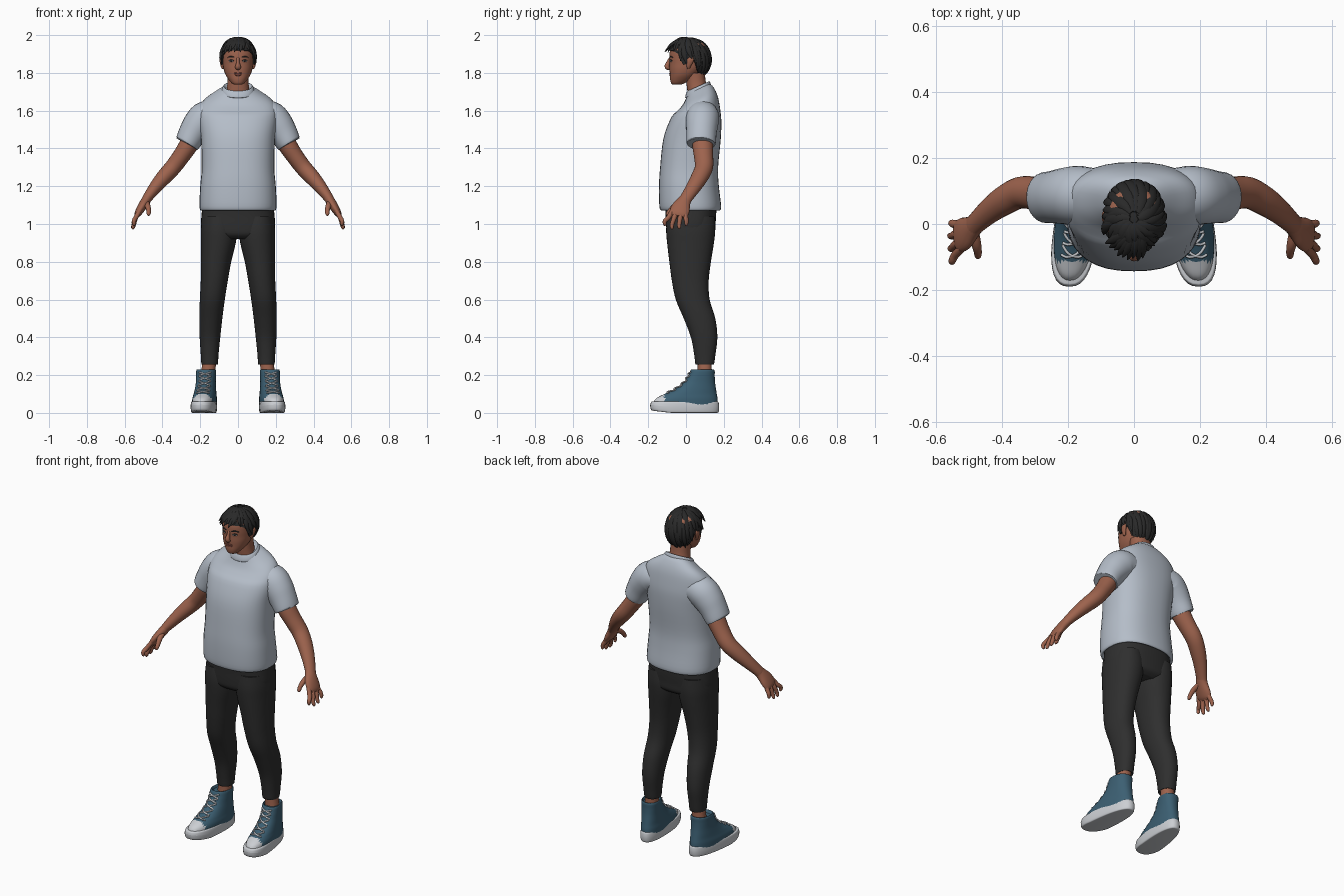
import bpy, math, random
from mathutils import Vector

if "Cube" in bpy.data.objects:
    bpy.data.objects.remove(bpy.data.objects["Cube"])

random.seed(4)


def material(name, rgb):
    m = bpy.data.materials.new(name)
    m.diffuse_color = (*rgb, 1)
    m.use_nodes = True
    m.node_tree.nodes["Principled BSDF"].inputs["Base Color"].default_value = m.diffuse_color
    return m


SKIN = material("brown skin", (0.34, 0.125, 0.075))
LIP = material("lip brown", (0.24, 0.075, 0.055))
HAIR = material("black hair", (0.022, 0.022, 0.022))
SHIRT = material("pale grey cotton", (0.46, 0.51, 0.58))
PANTS = material("charcoal cloth", (0.028, 0.028, 0.028))
CANVAS = material("blue canvas", (0.045, 0.115, 0.17))
RUBBER = material("white rubber", (0.6, 0.62, 0.65))


def sample(keys, t):
    """Smooth interpolation through a list of equal-length tuples."""
    i = min(int(t), len(keys) - 2)
    f = t - i
    p = [keys[max(0, min(len(keys) - 1, i + k))] for k in (-1, 0, 1, 2)]
    return [0.5 * (2 * b + (c - a) * f + (2 * a - 5 * b + 4 * c - d) * f * f
                   + (3 * b - a - 3 * c + d) * f ** 3) for a, b, c, d in zip(*p)]


def ring_point(ring, ang, n=2.2):
    """Point on a level rounded outline (z, x0, x1, y0, y1)."""
    z, x0, x1, y0, y1 = ring
    c, s = math.cos(ang), math.sin(ang)
    return Vector(((x0 + x1) / 2 + (x1 - x0) / 2 * math.copysign(abs(c) ** (2 / n), c),
                   (y0 + y1) / 2 + (y1 - y0) / 2 * math.copysign(abs(s) ** (2 / n), s), z))


def skin_rings(name, rings, mats, mirror=False, rule=None):
    """Join rings of points into a closed surface."""
    k = len(rings[0])
    verts = [p for r in rings for p in r]
    faces = [(i * k + j, i * k + (j + 1) % k, (i + 1) * k + (j + 1) % k, (i + 1) * k + j)
             for i in range(len(rings) - 1) for j in range(k)]
    faces += [tuple(reversed(range(k))), tuple(range(len(verts) - k, len(verts)))]
    me = bpy.data.meshes.new(name)
    me.from_pydata(verts, [], faces)
    for m in mats:
        me.materials.append(m)
    for p in me.polygons:
        p.material_index = rule(p.center) if rule else 0
    ob = bpy.data.objects.new(name, me)
    bpy.context.collection.objects.link(ob)
    if mirror:
        mod = ob.modifiers.new("mirror", 'MIRROR')
        mod.use_mirror_merge = False
    return ob


def loft(name, keys, mats, n=2.2, warp=lambda p: p, steps=4, sides=36, **kw):
    rings = []
    for i in range((len(keys) - 1) * steps + 1):
        r = sample(keys, i / steps)
        rings.append([warp(ring_point(r, 2 * math.pi * j / sides, n)) for j in range(sides)])
    return skin_rings(name, rings, mats, **kw)


def tube(name, keys, mats, ref=(0, 1, 0), steps=4, sides=16, **kw):
    """Sweep an ellipse; keys are (x, y, z, cross radius, radius along ref)."""
    end = len(keys) - 1
    ref = Vector(ref)
    rings = []
    for i in range(end * steps + 1):
        t = i / steps
        q = sample(keys, t)
        a, b = sample(keys, max(0, t - .05)), sample(keys, min(end, t + .05))
        tan = (Vector(b[:3]) - Vector(a[:3])).normalized()
        v = (ref - tan * ref.dot(tan)).normalized()
        u = v.cross(tan)
        c = Vector(q[:3])
        # direction order keeps the faces pointing outwards
        rings.append([c + u * q[3] * math.cos(w) + v * q[4] * math.sin(w)
                      for w in (2 * math.pi * j / sides for j in range(sides))])
    return skin_rings(name, rings, mats, **kw)


def sym(rows):
    return [(z, -h, h, a, b) for z, h, a, b in rows]


# Shirt body, with the neckline tipped forward
def tip_neck(p):
    p.z += (p.y - .07) * .45 * max(0, min(1, (p.z - 1.58) / .12))
    return p


loft("shirt_body", sym([(1.085, .185, -.115, .165), (1.072, .196, -.13, .178), (1.095, .204, -.141, .186),
     (1.2, .2, -.143, .174), (1.3, .192, -.137, .17), (1.45, .196, -.12, .184), (1.55, .207, -.085, .187),
     (1.615, .203, -.045, .178), (1.655, .178, -.018, .166), (1.69, .125, -.002, .147),
     (1.72, .078, .008, .124)]), [SHIRT], n=2.4, warp=tip_neck)
loft("shirt_collar", sym([(1.695, .076, .006, .124), (1.702, .086, -.004, .132), (1.72, .083, 0, .129),
     (1.732, .074, .008, .122), (1.72, .064, .014, .112)]), [SHIRT], warp=tip_neck)
tube("shirt_sleeve", [(.11, .09, 1.57, .075, .078), (.165, .088, 1.565, .088, .088), (.205, .085, 1.53, .085, .086),
     (.24, .082, 1.48, .075, .08), (.268, .08, 1.428, .066, .077), (.266, .08, 1.432, .06, .07),
     (.256, .08, 1.45, .056, .066)], [SHIRT], sides=28, mirror=True)

# Trousers
loft("trouser_hips", sym([(1.12, .185, -.115, .16), (1.05, .193, -.108, .16), (.99, .196, -.105, .155),
     (.945, .185, -.098, .15), (.92, .15, -.07, .12)]), [PANTS], n=2.5)
loft("trouser_leg", [(1.04, .02, .188, -.1, .152), (.97, .006, .196, -.105, .155), (.9, .012, .196, -.1, .148),
     (.8, .036, .196, -.088, .132), (.7, .054, .197, -.075, .12), (.6, .07, .202, -.054, .125),
     (.5, .083, .205, -.012, .155), (.4, .094, .203, .026, .166), (.31, .103, .197, .043, .156),
     (.262, .106, .194, .049, .149), (.256, .11, .19, .054, .144), (.27, .12, .18, .065, .135)],
     [PANTS], mirror=True)
loft("ankle", [(.3, .115, .185, .062, .138), (.24, .118, .192, .062, .136), (.18, .12, .2, .06, .14)],
     [SKIN], mirror=True)


# Shoes, turned slightly outwards
def splay(p):
    p.x -= .1 * p.y
    return p


shoe = [(.045, .115, .239, -.178, .168), (.075, .115, .239, -.16, .167), (.1, .119, .235, -.115, .163),
        (.125, .122, .232, -.062, .159), (.16, .125, .229, -.014, .154), (.195, .125, .229, .01, .152),
        (.222, .125, .229, .022, .152), (.229, .13, .224, .03, .146), (.215, .136, .218, .04, .14)]
loft("shoe_upper", shoe, [CANVAS, RUBBER], n=2.3, warp=splay, steps=6, mirror=True,
     rule=lambda c: int(c.y < -.112))


def sole_shape(p):
    p.x = .177 + (p.x - .177) * (1 - .7 * (p.y + .05))
    if p.y < -.08 and p.z < .03:
        p.z += (-.08 - p.y) * .12
    return splay(p)


loft("shoe_sole", [(0, .122, .232, -.17, .16), (.004, .113, .241, -.185, .172), (.03, .11, .244, -.19, .176),
     (.055, .112, .242, -.186, .173), (.06, .117, .237, -.18, .168)], [RUBBER], n=2.5,
     warp=sole_shape, mirror=True)

# Crossed laces that follow the shoe tongue
for row in range(5):
    t0 = 2.1 + row * .72
    for side in (-1, 1):
        pts = []
        for k in range(5):
            t, a = t0 + .6 * k / 4, side * (k / 2 - 1) * math.radians(34)
            p = splay(ring_point(sample(shoe, t), a - math.pi / 2, 2.3)) + Vector((0, -.003, .003))
            pts.append((*p, .0045, .004))
        tube("shoe_lace", pts, [RUBBER], ref=(0, -.7, .7), steps=2, sides=8, mirror=True)

# Arms and hands
tube("arm", [(.2, .088, 1.53, .05, .055), (.258, .088, 1.425, .05, .055), (.3, .093, 1.36, .046, .051),
     (.345, .095, 1.3, .044, .048), (.392, .072, 1.248, .041, .045), (.437, .04, 1.195, .034, .039),
     (.478, .003, 1.14, .026, .033), (.49, -.01, 1.12, .023, .034)], [SKIN], sides=24, mirror=True)
tube("palm", [(.472, .008, 1.148, .024, .03), (.49, -.01, 1.12, .025, .036), (.512, -.028, 1.085, .023, .05),
     (.53, -.038, 1.055, .018, .05), (.538, -.042, 1.04, .01, .04)], [SKIN], sides=20, mirror=True)
for base_y, tip_y, tip_z, tip_x in ((-.074, -.112, .99, .55), (-.05, -.074, .972, .556),
                                    (-.026, -.036, .974, .557), (-.004, .002, .99, .553)):
    mid = (base_y + tip_y) / 2
    tube("finger", [(.522, base_y, 1.068, .012, .013), (.541, mid, 1.034, .0125, .013),
         (.551, tip_y, tip_z + .026, .011, .011), (tip_x, tip_y, tip_z + .008, .009, .009),
         (tip_x, tip_y, tip_z, .003, .003)], [SKIN], sides=12, mirror=True)
tube("thumb", [(.487, -.02, 1.115, .015, .017), (.478, -.06, 1.095, .014, .015), (.473, -.085, 1.07, .012, .012),
     (.473, -.097, 1.052, .01, .01), (.473, -.1, 1.044, .003, .003)], [SKIN], ref=(1, 0, 0),
     sides=12, mirror=True)

# Neck and head
loft("neck", sym([(1.65, .075, .015, .13), (1.7, .062, .008, .118), (1.75, .056, .002, .105),
     (1.8, .058, 0, .1)]), [SKIN])
head = sym([(1.738, .018, -.068, -.03), (1.744, .032, -.078, -.01), (1.765, .05, -.084, .03),
            (1.79, .066, -.085, .06), (1.82, .076, -.087, .085), (1.85, .08, -.087, .1),
            (1.88, .083, -.088, .11), (1.92, .084, -.084, .115), (1.955, .072, -.062, .1),
            (1.975, .04, -.03, .06)])
loft("head", head, [SKIN])
tube("nose", [(0, -.084, 1.878, .007, .008), (0, -.092, 1.858, .01, .008), (0, -.1, 1.838, .013, .014),
     (0, -.096, 1.827, .012, .015), (0, -.084, 1.822, .006, .009)], [SKIN], ref=(1, 0, 0))
tube("ear", [(.078, .015, 1.822, .006, .007), (.083, .014, 1.838, .009, .012), (.089, .02, 1.86, .008, .018),
     (.09, .025, 1.875, .007, .016), (.086, .024, 1.886, .004, .008)], [SKIN], mirror=True)


def face_strip(name, mat, level, start, stop, tall, lift=0, **kw):
    """Thin tapered strip hugging the face between two angles."""
    pts = []
    for k in range(5):
        a = math.radians(start + (stop - start) * k / 4 - 90)
        bulge = math.sin(math.pi * (k + .4) / 4.8)
        p = ring_point(sample(head, level + lift * bulge), a)
        pts.append((*p, tall * bulge, .0035))
    tube(name, pts, [mat], ref=(0, -1, 0), steps=3, sides=10, **kw)


face_strip("eyebrow", HAIR, 6.0, 10, 38, .0045, .14, mirror=True)
face_strip("eyelash", HAIR, 5.47, 14, 34, .0065, .04, mirror=True)
face_strip("upper_lip", LIP, 3.28, -17, 17, .005)
face_strip("lower_lip", LIP, 2.98, -14, 14, .006)
for k, a in enumerate((18, 30)):
    p = ring_point(sample(head, 5.42), math.radians(a - 90)) + Vector((0, -.002, 0))
    tube("eye_white", [(p.x - .004, p.y, p.z, .001, .001), (p.x, p.y - .001, p.z, .004, .003),
         (p.x + .004, p.y + .001, p.z, .001, .001)], [RUBBER], ref=(0, -1, 0), sides=8, mirror=True)

# Hair cap with a hairline that varies around the head
CENTRE = Vector((0, .013, 1.872))
LINE = [(0, 1.922), (40, 1.918), (62, 1.9), (75, 1.842), (92, 1.85), (105, 1.87), (120, 1.81),
        (145, 1.775), (180, 1.765)]


def hairline(ang):
    off = abs((math.degrees(ang) + 90 + 180) % 360 - 180)
    for (a, z0), (b, z1) in zip(LINE, LINE[1:]):
        if off <= b:
            return z0 + (z1 - z0) * (off - a) / (b - a)
    return LINE[-1][1]


def scalp(ang, t, grow=1.0):
    polar = math.acos(max(-1, min(1, (hairline(ang) - CENTRE.z) / .115))) * t
    s = math.sin(polar)
    return CENTRE + Vector((.093 * s * math.cos(ang), .114 * s * math.sin(ang), .113 * math.cos(polar))) * grow


angles = [2 * math.pi * j / 72 for j in range(72)]
skin_rings("hair_cap", [[scalp(a, t, g) for a in angles] for t, g in
           [(.02 + .98 * i / 14, 1) for i in range(15)] + [(1, .86)]], [HAIR])


# Overlapping locks swept out from the crown
def lock(name, a, t0, t1, swirl, wide, lift):
    pts = []
    for k in range(5):
        f = k / 4
        p = scalp(a + swirl * f, t0 + (t1 - t0) * f, 1.0 + lift * f * f)
        shape = (.5, .95, 1, .7, .12)[k]
        pts.append((*p, wide * shape, .009 * shape))
    tube(name, pts, [HAIR], ref=scalp(a + swirl / 2, (t0 + t1) / 2) - CENTRE, steps=3, sides=8)


for i in range(30):
    a = 2 * math.pi * i / 30
    lock("hair_lock", a, random.uniform(.15, .3), random.uniform(.9, 1.03), random.uniform(.1, .4),
         random.uniform(.012, .018), random.uniform(.02, .07))
for i in range(16):
    a = 2 * math.pi * i / 16 + .2
    lock("crown_lock", a, .08, random.uniform(.55, .75), random.uniform(.3, .6),
         random.uniform(.015, .02), random.uniform(.05, .1))
for i in range(9):
    lock("fringe_lock", math.radians(-132 + i * 9), .3, 1.02 + .1 * (i % 2), -.25, .015,
         random.uniform(.1, .17))

# Outward normals and smooth shading
import bmesh
for ob in bpy.context.scene.objects:
    bm = bmesh.new()
    bm.from_mesh(ob.data)
    bmesh.ops.recalc_face_normals(bm, faces=bm.faces)
    bm.to_mesh(ob.data)
    bm.free()
    ob.select_set(True)
    bpy.context.view_layer.objects.active = ob
bpy.ops.object.shade_smooth_by_angle(angle=math.radians(50))
